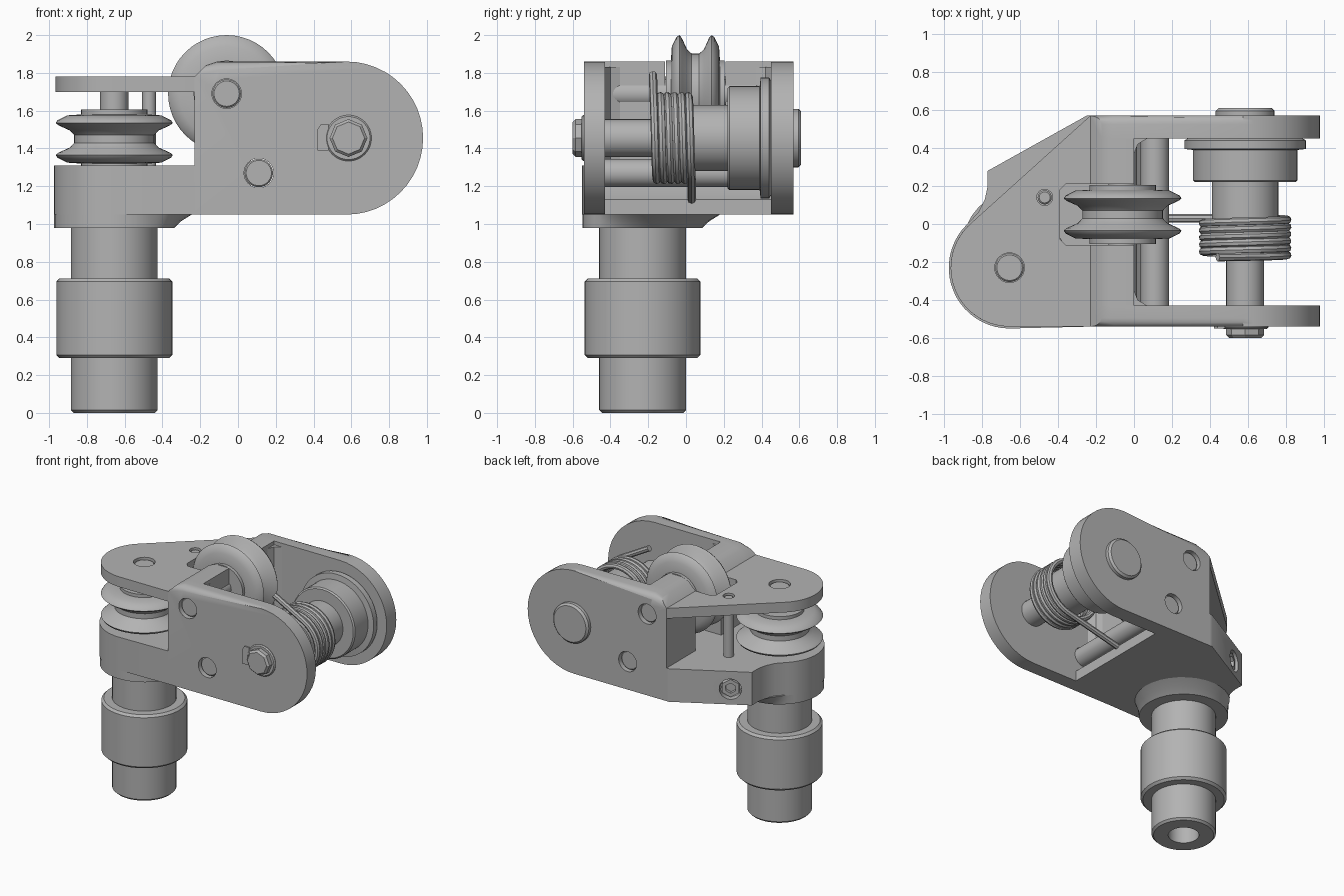
import bpy, bmesh
from math import sin, cos, pi, radians
from mathutils import Matrix, Vector

if "Cube" in bpy.data.objects:
    bpy.data.objects.remove(bpy.data.objects["Cube"])

metal = bpy.data.materials.new("plain grey metal")
metal.use_nodes = True
GREY = (0.45, 0.45, 0.45, 1)
metal.diffuse_color = GREY
metal.node_tree.nodes["Principled BSDF"].inputs["Base Color"].default_value = GREY

UP, DEEP = Vector((0, 0, 1)), Vector((0, 1, 0))
HUB = (-0.655, -0.23)      # vertical post axis
AXLE = (0.585, 1.455)      # x, z of the spring axle
PINS = [(-0.06, 1.69), (0.11, 1.27)]
FRONT, BACK = -0.54, 0.57
IN_FRONT, IN_BACK = -0.43, 0.45


def activate(ob):
    bpy.ops.object.select_all(action='DESELECT')
    ob.select_set(True)
    bpy.context.view_layer.objects.active = ob


def smooth(ob):
    activate(ob)
    bpy.ops.object.shade_smooth_by_angle(angle=radians(32))


def make(name, bm):
    bmesh.ops.recalc_face_normals(bm, faces=bm.faces[:])
    mesh = bpy.data.meshes.new(name)
    bm.to_mesh(mesh)
    bm.free()
    mesh.materials.append(metal)
    ob = bpy.data.objects.new(name, mesh)
    bpy.context.collection.objects.link(ob)
    smooth(ob)
    return ob


def lathe(name, profile, loc, axis=UP, steps=40):
    """Spin (radius, height) points round an axis through loc."""
    bm = bmesh.new()
    vs = [bm.verts.new((r, 0, h)) for r, h in profile]
    es = [bm.edges.new(p) for p in zip(vs, vs[1:])]
    bmesh.ops.spin(bm, geom=vs + es, cent=(0, 0, 0), axis=UP,
                   angle=2 * pi, steps=steps)
    bmesh.ops.remove_doubles(bm, verts=bm.verts[:], dist=1e-5)
    turn = UP.rotation_difference(axis).to_matrix().to_4x4()
    bm.transform(Matrix.Translation(loc) @ turn)
    return make(name, bm)


def rod(name, r, lo, hi, loc, axis=UP, steps=32, edge=0.008):
    return lathe(name, [(0, lo), (r - edge, lo), (r, lo + edge), (r, hi - edge),
                        (r - edge, hi), (0, hi)], loc, axis, steps)


def extrude(name, pts, lo, hi, axis, round_at=None):
    """Extrude an outline along z or y; round the rim on one side if asked."""
    put = (lambda a, b, h: (a, b, h)) if axis == 'Z' else (lambda a, b, h: (a, h, b))
    bm = bmesh.new()
    low = [bm.verts.new(put(a, b, lo)) for a, b in pts]
    top = [bm.verts.new(put(a, b, hi)) for a, b in pts]
    bm.faces.new(low)
    bm.faces.new(top)
    for i in range(len(pts)):
        j = (i + 1) % len(pts)
        bm.faces.new((low[i], low[j], top[j], top[i]))
    if round_at is not None:
        rim = [e for e in bm.edges if all(abs(v.co.y - round_at) < 1e-4
               and v.co.x > -0.2 for v in e.verts)]
        bmesh.ops.bevel(bm, geom=rim, offset=0.045, segments=4, profile=0.5,
                        affect='EDGES')
    return make(name, bm)


def cut(ob, cutter):
    cutter.hide_render = True
    mod = ob.modifiers.new("cut", 'BOOLEAN')
    mod.operation, mod.solver, mod.object = 'DIFFERENCE', 'EXACT', cutter
    activate(ob)
    bpy.ops.object.modifier_apply(modifier=mod.name)
    bpy.data.objects.remove(cutter)
    smooth(ob)


def arc(centre, r, a0, a1, n):
    angles = [radians(a0 + (a1 - a0) * i / n) for i in range(n + 1)]
    return [(centre[0] + r * cos(a), centre[1] + r * sin(a)) for a in angles]


# Side plates with round ends and pin holes
side = [(-0.23, 1.05)] + arc((0.575, 1.455), 0.405, -90, 90, 24) + \
       [(-0.11, 1.86), (-0.17, 1.84), (-0.23, 1.78)]
for name, lo, hi, outer in (("front_side_plate", FRONT, IN_FRONT, FRONT),
                            ("back_side_plate", IN_BACK, BACK, BACK)):
    plate = extrude(name, side, lo, hi, 'Y', outer)
    for x, z in PINS:
        cut(plate, rod("hole_cutter", 0.078, lo - 0.1, hi + 0.1, (x, 0, z), DEEP))

# Web joining the plates, split by the pulley slot
web = [(-0.23, 1.05), (0.18, 1.05), (0.18, 1.13), (0.08, 1.19), (0, 1.27),
       (0, 1.86), (-0.11, 1.86), (-0.17, 1.84), (-0.23, 1.78)]
extrude("front_web", web, IN_FRONT, -0.11, 'Y')
extrude("back_web", web, 0.21, IN_BACK, 'Y')
extrude("lower_web", web[:5] + [(-0.02, 1.31), (-0.23, 1.31)], -0.11, 0.21, 'Y')
# Corner fillets between web and plates
for name, y, s in (("front_fillet", IN_FRONT, 1), ("back_fillet", IN_BACK, -1)):
    extrude(name, [(0, y), (0.07, y), (0.02, y + 0.03 * s), (0, y + 0.08 * s)],
            1.2, 1.83, 'Z')

# Upper arm, notched for the tilted pulley
upper = arc(HUB, 0.31, 133, 270, 20) + \
    [(-0.23, FRONT), (-0.23, -0.11), (-0.36, -0.11), (-0.39, -0.08),
     (-0.39, 0.18), (-0.36, 0.21), (-0.23, 0.21), (-0.23, BACK)]
upper_arm = extrude("upper_arm", upper, 1.70, 1.78, 'Z')
cut(upper_arm, rod("hole_cutter", 0.078, 1.6, 1.9, (*HUB, 0)))
cut(upper_arm, rod("hole_cutter", 0.042, 1.6, 1.9, (-0.47, 0.14, 0)))

# Lower arm with a socket screw in its slanted face
lower = arc(HUB, 0.32, 135, 270, 20) + \
    [(-0.23, FRONT), (-0.23, BACK), (-0.25, BACK), (-0.77, 0.28), (-0.77, 0.2),
     (-0.785, 0.13), (-0.82, 0.06)]
lower_arm = extrude("lower_arm", lower, 1.05, 1.31, 'Z')
slant = Vector((-0.487, 0.873, 0))
screw_at = (-0.635, 0.355, 1.17)
cut(lower_arm, rod("screw_cutter", 0.08, -0.06, 0.2, screw_at, slant))
lathe("socket_screw", [(0, -0.045), (0.04, -0.045), (0.04, -0.015),
      (0.07, -0.015), (0.07, -0.07), (0, -0.07)], screw_at, slant, 6)

# Flared boss under the lower arm
bm = bmesh.new()
rings = []
for z, flare in ((0.98, 0), (1.015, 0.05), (1.055, 0.13)):
    ring = []
    for i in range(40):
        a = 2 * pi * i / 40
        r = 0.318 + flare * max(0, cos(a - pi / 4))
        ring.append(bm.verts.new((HUB[0] + r * cos(a), HUB[1] + r * sin(a), z)))
    rings.append(ring)
for a, b in zip(rings, rings[1:]):
    for i in range(40):
        j = (i + 1) % 40
        bm.faces.new((a[i], a[j], b[j], b[i]))
bm.faces.new(rings[0])
bm.faces.new(rings[-1])
make("flared_boss", bm)

# Hollow post with collar
lathe("post", [(0, 0.3), (0.11, 0.3), (0.11, 0), (0.215, 0), (0.23, 0.015),
               (0.23, 0.29), (0.29, 0.29), (0.307, 0.307), (0.307, 0.695),
               (0.29, 0.712), (0.23, 0.712), (0.23, 1.0), (0, 1.0)],
      (*HUB, 0), steps=48)

# Two grooved pulleys
half = [(0, 0.155), (0.175, 0.155), (0.175, 0.13), (0.25, 0.125), (0.30, 0.1),
        (0.31, 0.085), (0.295, 0.072), (0.235, 0.045), (0.212, 0.02)]
groove = half + [(r, -h) for r, h in reversed(half)]
lathe("post_pulley", groove, (*HUB, 1.45), steps=48)
lathe("slot_pulley", groove, (PINS[0][0], 0.05, PINS[0][1]), DEEP, 48)

# Pins
rod("post_pulley_pin", 0.075, 1.3, 1.765, (*HUB, 0))
rod("guide_pin", 0.037, 1.3, 1.77, (-0.47, 0.14, 0), steps=20)
for name, (x, z) in zip(("slot_pulley_pin", "stop_pin"), PINS):
    rod(name, 0.075, FRONT + 0.025, BACK - 0.025, (x, 0, z), DEEP)

# Axle, drum, back cap and front nut
at = (AXLE[0], 0, AXLE[1])
rod("axle", 0.1, -0.5, 0.5, at, DEEP)
lathe("drum", [(0, -0.17), (0.175, -0.17), (0.175, 0.22), (0.265, 0.22),
               (0.275, 0.23), (0.275, 0.39), (0.32, 0.395), (0.32, 0.44),
               (0.3, 0.452), (0, 0.452)], at, DEEP, 48)
rod("axle_cap", 0.155, 0.5, 0.61, at, DEEP, edge=0.015)
rod("axle_washer", 0.122, -0.552, -0.5, at, DEEP)
rod("axle_nut", 0.1, -0.6, -0.5, at, DEEP, 8, 0.015)
extrude("lock_tab", [(0.42, 1.39), (0.48, 1.39), (0.48, 1.53), (0.44, 1.53),
                     (0.42, 1.50)], -0.549, -0.5, 'Y')

# Torsion spring with two legs
START, END = 284, 60 + 360 * 6
path = [(0.18, 0.03, 1.13)]
N = 160
for i in range(N + 1):
    t = i / N
    a = radians(START + (END - START) * t)
    path.append((AXLE[0] + 0.222 * cos(a), 0.03 - 0.2 * t, AXLE[1] + 0.222 * sin(a)))
path.append((0.44, -0.175, 1.79))
curve = bpy.data.curves.new("spring_path", 'CURVE')
curve.dimensions = '3D'
curve.bevel_depth = 0.022
curve.bevel_resolution = 2
curve.use_fill_caps = True
line = curve.splines.new('POLY')
line.points.add(len(path) - 1)
for p, co in zip(line.points, path):
    p.co = (*co, 1)
curve.materials.append(metal)
spring = bpy.data.objects.new("torsion_spring", curve)
bpy.context.collection.objects.link(spring)
activate(spring)
bpy.ops.object.convert(target='MESH')
smooth(bpy.context.view_layer.objects.active)
